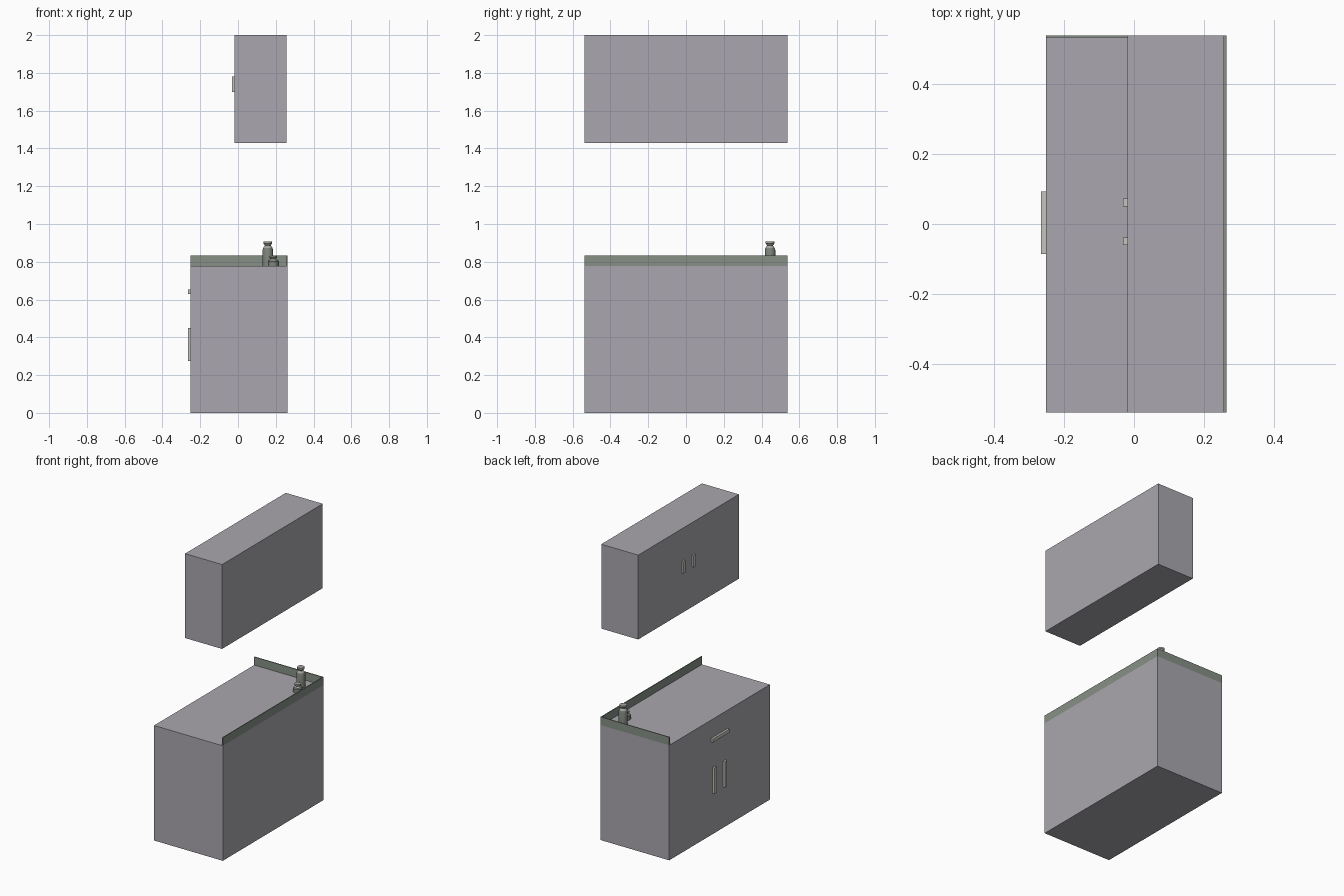
import bpy, bmesh, math
from mathutils import Vector

if "Cube" in bpy.data.objects:
    bpy.data.objects.remove(bpy.data.objects["Cube"])


def material(name, rgb):
    m = bpy.data.materials.new(name)
    m.diffuse_color = (*rgb, 1)
    m.use_nodes = True
    m.node_tree.nodes["Principled BSDF"].inputs["Base Color"].default_value = m.diffuse_color
    return m


GREY = material("cabinet grey", (0.40, 0.39, 0.425))
GREEN = material("splash green grey", (0.24, 0.28, 0.24))
PALE = material("handle pale grey", (0.56, 0.56, 0.51))
JAR = material("jar dark grey", (0.21, 0.23, 0.20))
LID = material("lid grey", (0.38, 0.39, 0.35))


def add_object(name, bm, mat):
    mesh = bpy.data.meshes.new(name)
    bmesh.ops.recalc_face_normals(bm, faces=bm.faces)
    bm.to_mesh(mesh)
    bm.free()
    mesh.materials.append(mat)
    ob = bpy.data.objects.new(name, mesh)
    bpy.context.collection.objects.link(ob)
    return ob


def box(name, lo, hi, mat):
    lo, hi = Vector(lo), Vector(hi)
    bm = bmesh.new()
    bmesh.ops.create_cube(bm, size=1)
    for v in bm.verts:
        v.co = (lo + hi) / 2 + v.co * (hi - lo)
    return add_object(name, bm, mat)


def turned(name, x, y, profile, mat, sides=16):
    """Closed turned part from (radius, height) rings, capped at both ends."""
    bm = bmesh.new()
    rings = [[bm.verts.new((x + r * math.cos(2 * math.pi * i / sides),
                            y + r * math.sin(2 * math.pi * i / sides), z))
              for i in range(sides)] for r, z in profile]
    for a, b in zip(rings, rings[1:]):
        for i in range(sides):
            j = (i + 1) % sides
            bm.faces.new((a[i], a[j], b[j], b[i]))
    bm.faces.new(rings[0])
    bm.faces.new(rings[-1])
    ob = add_object(name, bm, mat)
    bpy.context.view_layer.objects.active = ob
    ob.select_set(True)
    bpy.ops.object.shade_smooth_by_angle(angle=math.radians(30))
    ob.select_set(False)


Y = 0.5375   # half the cabinet length
TOP = 0.777  # worktop height

# Cabinets
box("base_cabinet", (-0.251, -Y, 0), (0.263, Y, TOP), GREY)
box("wall_cabinet", (-0.019, -Y, 1.43), (0.257, Y, 2.0), GREY)

# Splash boards along the wall and one end of the worktop
box("back_splash", (0.257, -Y, TOP), (0.263, Y, 0.832), GREEN)
box("side_splash", (-0.251, Y - 0.006, TOP), (0.257, Y, 0.832), GREEN)

# Handles: paired door bars and one drawer bar
for side, y in (("left", 0.061), ("right", -0.049)):
    box("wall_door_handle_" + side, (-0.031, y - 0.011, 1.70),
        (-0.019, y + 0.011, 1.78), PALE)
    box("base_door_handle_" + side, (-0.265, y - 0.012, 0.275),
        (-0.251, y + 0.012, 0.45), PALE)
box("drawer_handle", (-0.265, -0.086, 0.63), (-0.251, 0.092, 0.653), PALE)

# Tall jar and short jar with flared lids
turned("tall_jar", 0.158, 0.445,
       [(0.028, TOP), (0.028, 0.862), (0.024, 0.874), (0.016, 0.878)], JAR)
turned("tall_jar_lid", 0.158, 0.445,
       [(0.024, 0.874), (0.015, 0.887), (0.023, 0.897), (0.023, 0.908)], LID)
turned("short_jar", 0.187, 0.372,
       [(0.029, TOP), (0.029, 0.802), (0.024, 0.809), (0.016, 0.811)], JAR)
turned("short_jar_lid", 0.187, 0.372,
       [(0.022, 0.808), (0.014, 0.815), (0.020, 0.822), (0.020, 0.831)], LID)
